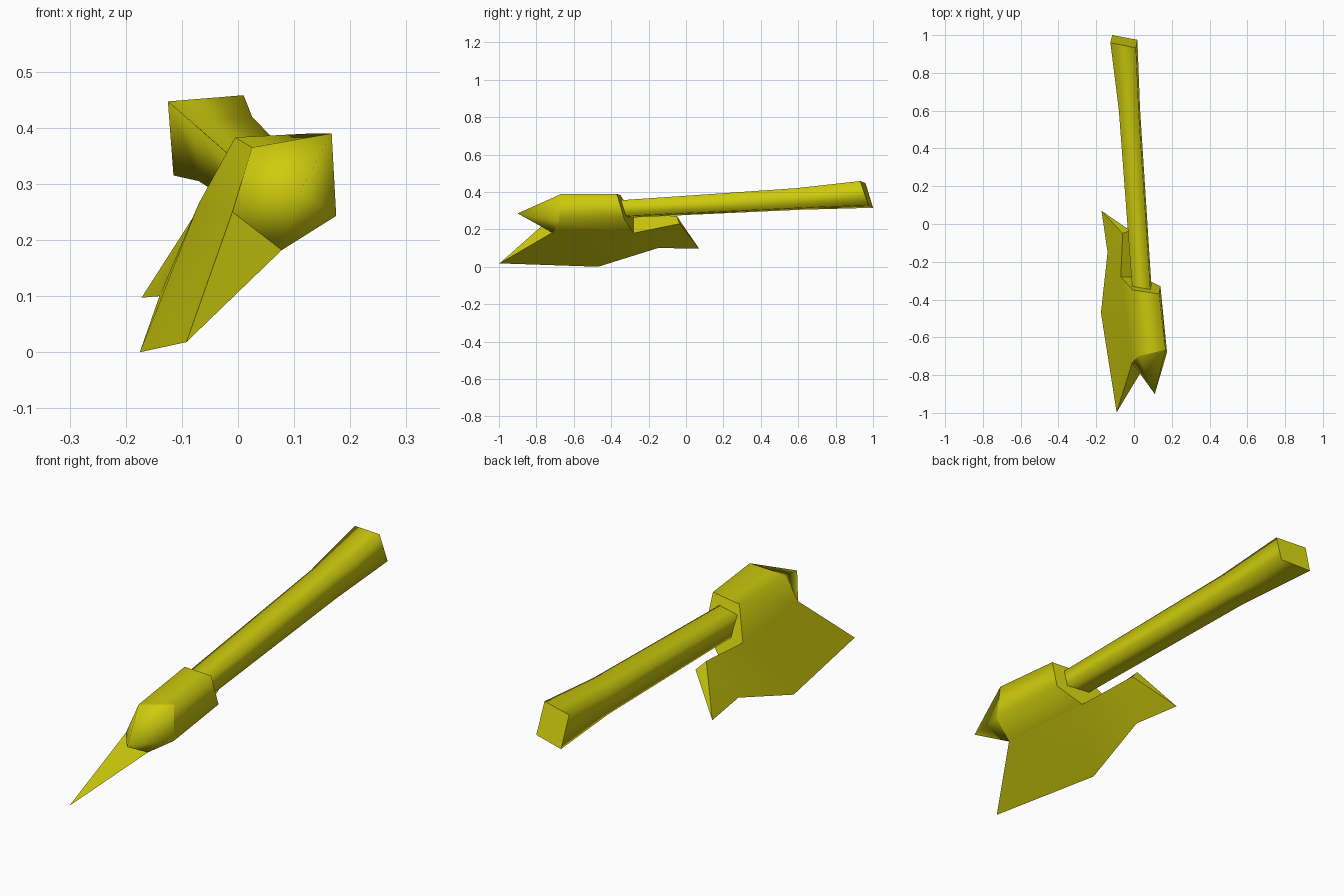
import bpy, bmesh

if "Cube" in bpy.data.objects:
    bpy.data.objects.remove(bpy.data.objects["Cube"])

yellow = bpy.data.materials.new("olive_yellow")
yellow.diffuse_color = (0.62, 0.60, 0.004, 1)
yellow.use_nodes = True
yellow.node_tree.nodes["Principled BSDF"].inputs["Base Color"].default_value = yellow.diffuse_color


def build(name, points, groups):
    """Make a mesh; each group of faces is smooth inside, sharp at its border."""
    bm = bmesh.new()
    verts = {k: bm.verts.new(p) for k, p in points.items()}
    group_of = {}
    for i, faces in enumerate(groups):
        for names in faces:
            f = bm.faces.new([verts[n] for n in names.split()])
            f.smooth = True
            group_of[f] = i
    for e in bm.edges:
        e.smooth = len({group_of[f] for f in e.link_faces}) == 1
    bmesh.ops.recalc_face_normals(bm, faces=bm.faces)
    me = bpy.data.meshes.new(name)
    bm.to_mesh(me)
    bm.free()
    me.materials.append(yellow)
    ob = bpy.data.objects.new(name, me)
    bpy.context.collection.objects.link(ob)
    return ob


# Handle: square section, flaring toward the butt
sections = [
    [(-0.005, -0.40, 0.342), (0.09, -0.40, 0.352), (0.097, -0.40, 0.268), (0.003, -0.40, 0.258)],
    [(-0.08, 0.60, 0.408), (0.025, 0.59, 0.42), (0.032, 0.61, 0.315), (-0.07, 0.62, 0.305)],
    [(-0.125, 0.96, 0.447), (0.01, 0.932, 0.458), (0.018, 0.975, 0.33), (-0.115, 1.0, 0.315)],
]
pts = {f"{r}{c}": p for r, ring in enumerate(sections) for c, p in enumerate(ring)}
sides = [f"{r}{c} {r}{(c + 1) % 4} {r + 1}{(c + 1) % 4} {r + 1}{c}"
         for r in range(2) for c in range(4)]
build("handle", pts, [sides, ["00 01 02 03"], ["20 21 22 23"]])

# Axe head: five-sided socket, pointed poll and a swept wedge blade
head = {
    # front ring of the socket
    "f_topl": (0.025, -0.70, 0.365), "f_topr": (0.167, -0.665, 0.39),
    "f_right": (0.175, -0.68, 0.243), "f_low": (0.078, -0.715, 0.182),
    "f_left": (-0.01, -0.735, 0.25),
    # back ring of the socket
    "b_topl": (-0.005, -0.35, 0.383), "b_topr": (0.133, -0.37, 0.39),
    "b_right": (0.14, -0.33, 0.255), "b_low": (0.045, -0.28, 0.18),
    "b_left": (-0.07, -0.28, 0.265),
    # poll tip
    "tip": (0.11, -0.90, 0.285),
    # cutting edge
    "e1": (-0.092, -0.997, 0.018), "e2": (-0.175, -0.47, 0.0),
    "e3": (-0.14, -0.15, 0.10), "e4": (-0.172, 0.07, 0.097),
    # rear spur of the blade
    "s_left": (-0.06, -0.05, 0.272), "s_right": (-0.02, -0.035, 0.23),
}
ring = ["topl", "topr", "right", "low", "left"]
pairs = list(zip(ring, ring[1:] + ring[:1]))
cone = [f"f_{a} f_{b} tip" for a, b in pairs]
socket = [f"f_{a} f_{b} b_{b} b_{a}" for a, b in pairs if a != "low"]


def blade_side(s):
    # One flank of the blade, from socket to cutting edge
    front, back, spur = (f"f_{s}", f"b_{s}", "s_left" if s == "left" else "s_right")
    return [f"{front} e1 e2", f"{front} e2 {back}", f"{back} e2 e3",
            f"{back} e3 {spur}", f"{spur} e3 e4"]


build("axe_head", head, [
    cone,
    socket + blade_side("left"),
    blade_side("low"),
    ["f_left f_low e1"],                       # blade front
    ["b_topl b_topr b_right b_low b_left"],    # socket back
    ["b_left b_low s_right s_left"],           # top of the rear spur
    ["s_left s_right e4"],                     # spur end
])
